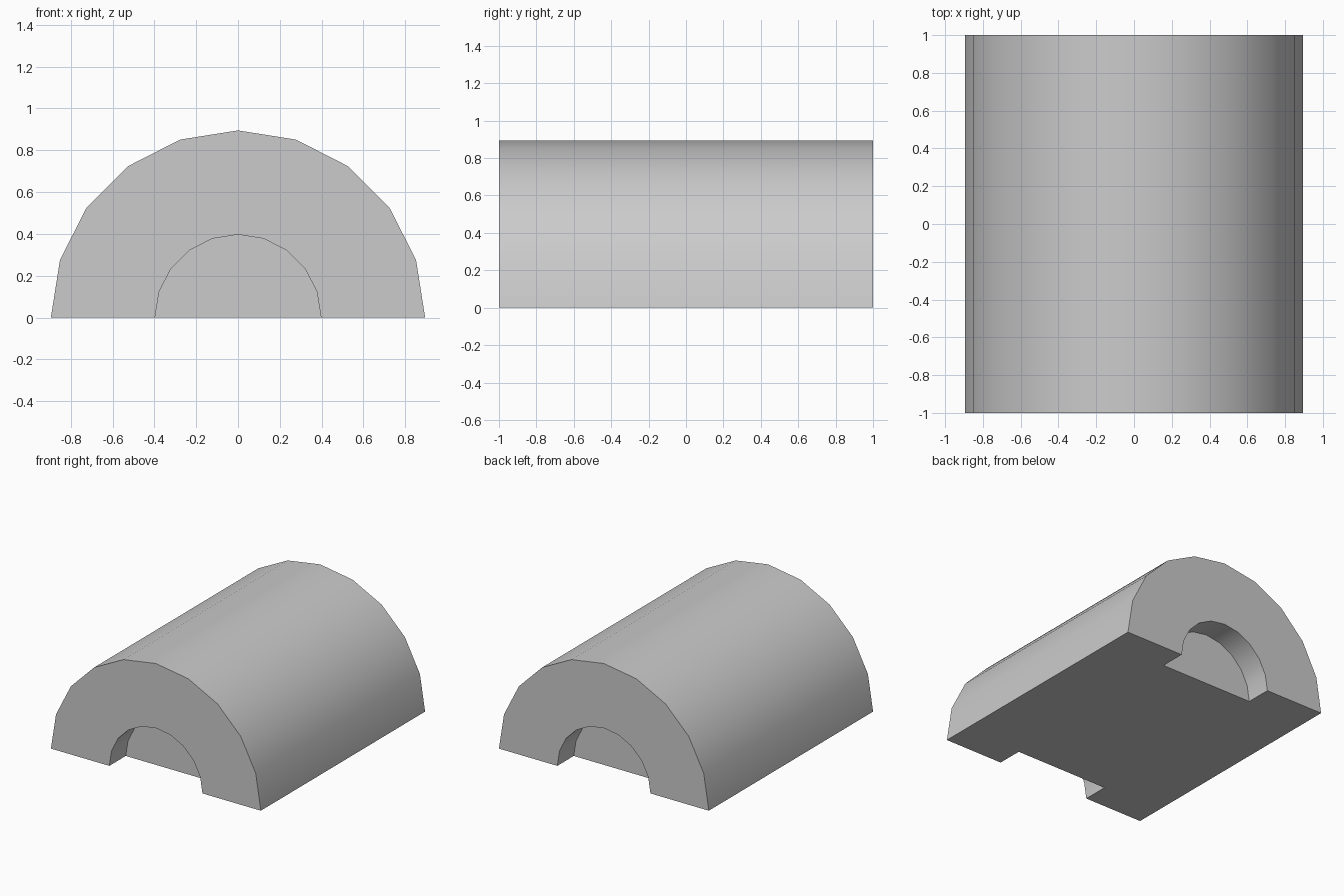
import bpy
import bmesh
import math

if "Cube" in bpy.data.objects:
    bpy.data.objects.remove(bpy.data.objects["Cube"], do_unlink=True)

OUTER, INNER = 0.895, 0.397
HALF_LENGTH, RECESS = 1.0, 0.2
SEGMENTS = 10

grey = bpy.data.materials.new("plain grey")
grey.use_nodes = True
colour = (0.6, 0.6, 0.6, 1)
grey.diffuse_color = colour
grey.node_tree.nodes["Principled BSDF"].inputs["Base Color"].default_value = colour

bm = bmesh.new()


def arc(radius, y):
    """Half circle of vertices from +x over the top to -x."""
    angles = [math.pi * i / SEGMENTS for i in range(SEGMENTS + 1)]
    return [bm.verts.new((radius * math.cos(a), y, radius * math.sin(a))) for a in angles]


def bridge(a, b):
    for i in range(SEGMENTS):
        bm.faces.new((a[i], a[i + 1], b[i + 1], b[i]))


# Curved outer shell
shells = {s: arc(OUTER, s * HALF_LENGTH) for s in (-1, 1)}
bridge(shells[-1], shells[1])

# Arched end faces, each with a shallow half-round recess
underside = []
for side in (-1, 1):
    shell = shells[side]
    rim = arc(INNER, side * HALF_LENGTH)
    floor = arc(INNER, side * (HALF_LENGTH - RECESS))
    bm.faces.new(shell + rim[::-1])
    bridge(rim, floor)
    bm.faces.new(floor)
    edge = [shell[0], rim[0], floor[0], floor[-1], rim[-1], shell[-1]]
    underside += edge[::side]

# Flat underside, notched by the recesses
bm.faces.new(underside)
bmesh.ops.recalc_face_normals(bm, faces=bm.faces)

mesh = bpy.data.meshes.new("half_cylinder_block")
bm.to_mesh(mesh)
bm.free()
mesh.materials.append(grey)
block = bpy.data.objects.new("half_cylinder_block", mesh)
bpy.context.collection.objects.link(block)

# Smooth the curves and keep the rims crisp
bpy.ops.object.select_all(action="DESELECT")
block.select_set(True)
bpy.context.view_layer.objects.active = block
bpy.ops.object.shade_smooth_by_angle(angle=math.radians(30))
